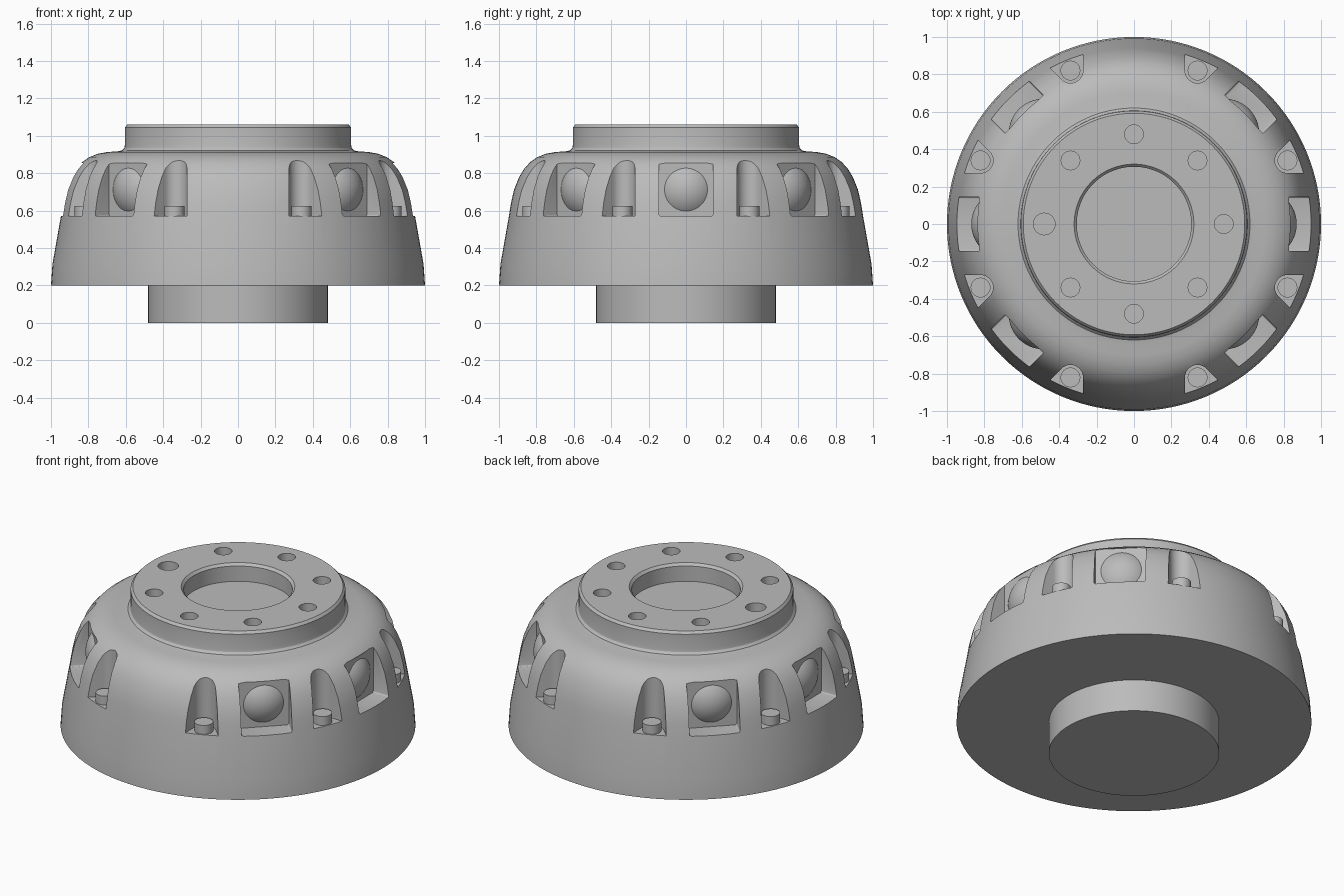
import bpy, bmesh
from math import radians, sin, cos, pi
from mathutils import Matrix, Vector

cube = bpy.data.objects.get("Cube")
if cube:
    bpy.data.objects.remove(cube, do_unlink=True)

SEG = 128
FLOOR, WINDOW_TOP = 0.57, 0.855      # shared pocket floor, window head
WALL = 0.83                          # radius of the window back wall
BOLT_R = 0.888
WINDOWS = [0, 45, 135, 180, 225, 315]
NOTCHES = [22.5 + 45 * i for i in range(8)]

metal = bpy.data.materials.new("plain grey")
metal.use_nodes = True
grey = (0.5, 0.5, 0.5, 1)
metal.diffuse_color = grey
metal.node_tree.nodes["Principled BSDF"].inputs["Base Color"].default_value = grey


def spin_z(degrees):
    return Matrix.Rotation(radians(degrees), 4, 'Z')


def make_object(name, bm):
    bmesh.ops.recalc_face_normals(bm, faces=bm.faces)
    mesh = bpy.data.meshes.new(name)
    bm.to_mesh(mesh)
    bm.free()
    mesh.materials.append(metal)
    obj = bpy.data.objects.new(name, mesh)
    bpy.context.collection.objects.link(obj)
    return obj


def smooth(obj, angle=30):
    bpy.ops.object.select_all(action='DESELECT')
    obj.select_set(True)
    bpy.context.view_layer.objects.active = obj
    bpy.ops.object.shade_smooth_by_angle(angle=radians(angle))


def add_cylinder(bm, radius, z0, z1, x=0, turn=0, segments=32):
    place = spin_z(turn) @ Matrix.Translation((x, 0, (z0 + z1) / 2))
    bmesh.ops.create_cone(bm, cap_ends=True, segments=segments, radius1=radius,
                          radius2=radius, depth=z1 - z0, matrix=place)


def add_prism(bm, outline, axis, matrix):
    """Extrude a closed outline along an axis and place it."""
    face = bm.faces.new([bm.verts.new(p) for p in outline])
    ext = bmesh.ops.extrude_face_region(bm, geom=[face])["geom"]
    top = [v for v in ext if isinstance(v, bmesh.types.BMVert)]
    bmesh.ops.translate(bm, verts=top, vec=axis)
    bmesh.ops.transform(bm, matrix=matrix, verts=list(face.verts) + top)


# Turned housing: skirt, rounded shoulder, flange and centre bore
profile = [(0, 0.2), (1, 0.2), (0.992, 0.315), (0.947, 0.57), (0.936, 0.64),
           (0.92, 0.71), (0.892, 0.78), (0.865, 0.825), (0.832, 0.86),
           (0.795, 0.886), (0.75, 0.904), (0.7, 0.913), (0.645, 0.917),
           (0.62, 0.922), (0.608, 0.935), (0.605, 0.95), (0.605, 1.045),
           (0.592, 1.06), (0.32, 1.06), (0.306, 1.045), (0.306, 0.95), (0, 0.95)]
bm = bmesh.new()
verts = [bm.verts.new((r, 0, z)) for r, z in profile]
edges = [bm.edges.new(pair) for pair in zip(verts, verts[1:])]
bmesh.ops.spin(bm, geom=verts + edges, cent=(0, 0, 0), axis=(0, 0, 1),
               angle=2 * pi, steps=SEG, use_duplicate=False)
bmesh.ops.remove_doubles(bm, verts=bm.verts, dist=1e-4)
housing = make_object("housing", bm)

# Cutters: windows, flared bolt notches and flange holes
bm = bmesh.new()
mid_z = (FLOOR + WINDOW_TOP) / 2
for turn in WINDOWS:
    half_w, half_h, fillet = 0.145, (WINDOW_TOP - FLOOR) / 2, 0.012
    outline = []
    for i, (sy, sz) in enumerate([(1, 1), (-1, 1), (-1, -1), (1, -1)]):
        for step in range(4):
            a = radians(90 * i + 30 * step)
            outline.append((WALL, sy * (half_w - fillet) + fillet * cos(a),
                            mid_z + sz * (half_h - fillet) + fillet * sin(a)))
    add_prism(bm, outline, Vector((0.3, 0, 0)), spin_z(turn))

for turn in NOTCHES:
    radius, flare, reach = 0.067, radians(22.5), 0.2
    arc = []
    for i in range(17):
        a = pi / 2 + flare + (pi - 2 * flare) * i / 16
        arc.append((BOLT_R + radius * cos(a), radius * sin(a), FLOOR))
    spread = reach * sin(flare)
    far = reach * cos(flare)
    outline = arc + [(arc[-1][0] + far, arc[-1][1] - spread, FLOOR),
                     (arc[0][0] + far, arc[0][1] + spread, FLOOR)]
    add_prism(bm, outline, Vector((0, 0, 0.5)), spin_z(turn))

for i in range(8):
    add_cylinder(bm, 0.058 if i == 4 else 0.05, 0.96, 1.2, 0.48, 45 * i)
cutter = make_object("pocket_cutter", bm)
cutter.hide_render = True

cut = housing.modifiers.new("pockets", 'BOOLEAN')
cut.operation = 'DIFFERENCE'
cut.solver = 'EXACT'
cut.object = cutter
bpy.context.view_layer.update()
graph = bpy.context.evaluated_depsgraph_get()
carved = bpy.data.meshes.new_from_object(housing.evaluated_get(graph))
housing.modifiers.clear()
housing.data = carved
bpy.data.objects.remove(cutter, do_unlink=True)
smooth(housing, 25)

# Hub below the housing
bm = bmesh.new()
add_cylinder(bm, 0.48, 0, 0.22, segments=SEG)
smooth(make_object("hub", bm))

# Bolt heads standing in the notches
for n, turn in enumerate(NOTCHES, 1):
    bm = bmesh.new()
    add_cylinder(bm, 0.053, FLOOR - 0.02, 0.625, BOLT_R, turn)
    smooth(make_object(f"bolt_{n}", bm))

# Domes bulging from the window back walls
for n, turn in enumerate(WINDOWS, 1):
    bm = bmesh.new()
    lift = Matrix.Translation((0.685, 0, mid_z)) @ Matrix.Rotation(pi / 2, 4, 'Y')
    bmesh.ops.create_uvsphere(bm, u_segments=48, v_segments=48, radius=0.185, matrix=lift)
    bmesh.ops.bisect_plane(bm, geom=bm.verts[:] + bm.edges[:] + bm.faces[:],
                           plane_co=(WALL - 0.005, 0, 0), plane_no=(1, 0, 0),
                           clear_inner=True)
    bmesh.ops.transform(bm, matrix=spin_z(turn), verts=bm.verts)
    smooth(make_object(f"window_dome_{n}", bm))
